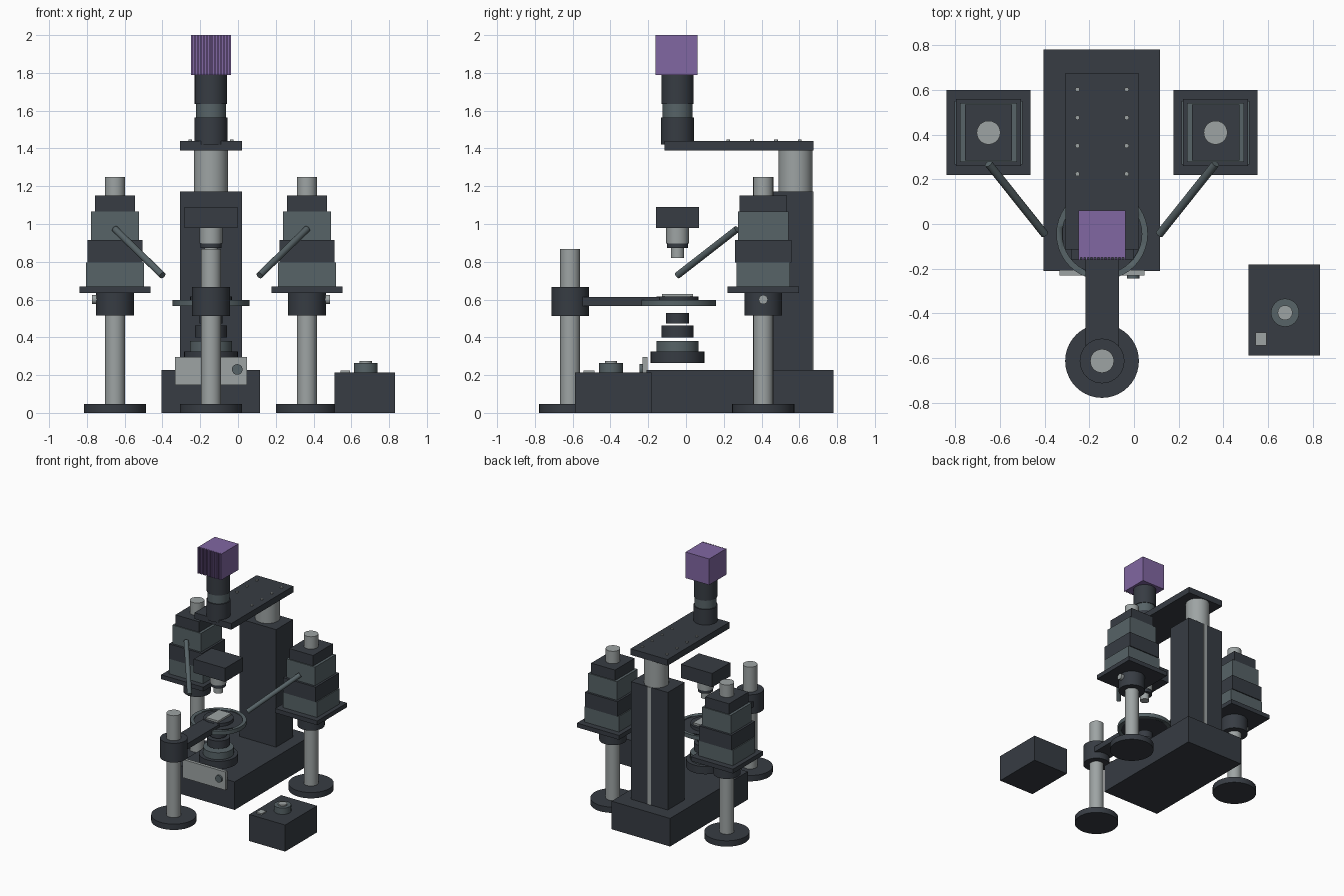
import bpy
from mathutils import Vector

old = bpy.data.objects.get("Cube")
if old:
    bpy.data.objects.remove(old, do_unlink=True)


def material(name, rgb):
    m = bpy.data.materials.new(name)
    m.use_nodes = True
    m.diffuse_color = (*rgb, 1)
    m.node_tree.nodes["Principled BSDF"].inputs["Base Color"].default_value = (*rgb, 1)
    return m


DARK = material("charcoal", (0.038, 0.045, 0.056))
SLATE = material("slate", (0.095, 0.125, 0.135))
METAL = material("brushed metal", (0.34, 0.37, 0.37))
PURPLE = material("purple", (0.22, 0.135, 0.36))


def box(name, mat, xs, ys, zs):
    """Box from its extents along each axis."""
    spans = (xs, ys, zs)
    bpy.ops.mesh.primitive_cube_add(size=1, location=[(a + b) / 2 for a, b in spans])
    ob = bpy.context.object
    ob.name = name
    ob.scale = [b - a for a, b in spans]
    bpy.ops.object.transform_apply(location=False, rotation=False, scale=True)
    ob.data.materials.append(mat)
    return ob


def block(name, mat, cx, cy, wx, wy, z0, z1):
    return box(name, mat, (cx - wx / 2, cx + wx / 2), (cy - wy / 2, cy + wy / 2), (z0, z1))


def rod(name, mat, start, end, r, sides=40):
    """Cylinder between two points."""
    a, b = Vector(start), Vector(end)
    d = b - a
    bpy.ops.mesh.primitive_cylinder_add(vertices=sides, radius=r, depth=d.length,
                                        location=(a + b) / 2)
    ob = bpy.context.object
    ob.name = name
    ob.rotation_euler = d.to_track_quat("Z", "Y").to_euler()
    ob.data.materials.append(mat)
    bpy.ops.object.shade_smooth_by_angle()
    return ob


def disc(name, mat, x, y, r, z0, z1):
    return rod(name, mat, (x, y, z0), (x, y, z1), r)


CX = -0.143    # centre line of the instrument
OY = -0.045    # optical axis

# Base, column and back rail
box("base", DARK, (-0.404, 0.117), (-0.21, 0.78), (0, 0.226))
box("column", DARK, (-0.307, 0.021), (0.455, 0.67), (0.226, 1.173))
block("back_rail", METAL, CX, 0.67, 0.03, 0.008, 0.226, 1.173)
disc("column_post", METAL, CX, 0.58, 0.09, 1.173, 1.39)

# Front panel and its knob
box("front_panel", METAL, (-0.333, 0.048), (-0.23, -0.205), (0.148, 0.295))
rod("panel_knob", SLATE, (-0.004, -0.23, 0.23), (-0.004, -0.245, 0.23), 0.028)

# Top arm with bolts
box("top_arm", DARK, (-0.307, 0.021), (-0.115, 0.675), (1.39, 1.44))
for i in range(4):
    for side in (-1, 1):
        disc("arm_bolt", METAL, CX + side * 0.11, 0.224 + i * 0.126, 0.01, 1.44, 1.448)

# Tube and finned camera
disc("tube_lower", DARK, CX, OY, 0.088, 1.42, 1.565)
disc("tube_middle", SLATE, CX, OY, 0.08, 1.565, 1.635)
disc("tube_upper", DARK, CX, OY, 0.086, 1.635, 1.79)
block("camera", PURPLE, CX, OY, 0.21, 0.21, 1.79, 2.0)
FINS = 14
pitch = 0.21 / (FINS - 0.5)
for i in range(FINS):
    x = CX - 0.105 + i * pitch
    box("camera_fin", PURPLE, (x, x + pitch / 2), (-0.161, -0.149), (1.79, 2.0))

# Objective head
block("objective_head", DARK, CX, OY, 0.28, 0.23, 0.98, 1.09)
disc("objective_body", METAL, CX, OY, 0.06, 0.897, 0.98)
disc("objective_ring", DARK, CX, OY, 0.056, 0.872, 0.897)
disc("objective_tip", METAL, CX, OY, 0.035, 0.82, 0.872)

# Condenser stack
for name, mat, r, z0, z1 in (
    ("condenser_foot", DARK, 0.142, 0.263, 0.325),
    ("condenser_ring", SLATE, 0.112, 0.325, 0.38),
    ("condenser_body", DARK, 0.085, 0.4, 0.462),
    ("condenser_lens", DARK, 0.061, 0.472, 0.53),
):
    disc(name, mat, CX, OY, r, z0, z1)

# Specimen stage: a slate rim around a dark plate
rim = disc("stage_rim", SLATE, CX, OY, 0.205, 0.565, 0.597)
bore = disc("stage_bore", SLATE, CX, OY, 0.178, 0.5, 0.7)
cut = rim.modifiers.new("bore", "BOOLEAN")
cut.operation = "DIFFERENCE"
cut.object = bore
bore.hide_render = True
bore.hide_set(True)
disc("stage_plate", DARK, CX, OY, 0.18, 0.57, 0.59)
disc("specimen_holder", DARK, CX, OY, 0.11, 0.59, 0.615)
block("specimen_slide", METAL, CX, OY, 0.11, 0.165, 0.615, 0.63)


def stand(prefix, x, y, top, collar0, collar1):
    """Round foot, post and clamp collar."""
    disc(prefix + "_foot", DARK, x, y, 0.165, 0, 0.047)
    disc(prefix + "_post", METAL, x, y, 0.053, 0.047, top)
    disc(prefix + "_collar", DARK, x, y, 0.1, collar0, collar1)


# Front stand carrying the stage
FY = -0.613
stand("stage_stand", CX, FY, 0.868, 0.513, 0.667)
box("stage_arm", DARK, (CX - 0.075, CX + 0.075), (FY + 0.06, -0.14), (0.567, 0.613))

# Two manipulator towers, mirrored about the centre line
TY = 0.409
for label, s in (("left", 1), ("right", -1)):
    tx = CX + s * 0.508
    stand(label + "_tower", tx, TY, 1.25, 0.515, 0.635)
    rod(label + "_collar_screw", METAL, (tx + s * 0.095, TY, 0.6),
        (tx + s * 0.122, TY, 0.6), 0.024)
    for part, mat, wx, wy, z0, z1 in (
        ("plate", DARK, 0.375, 0.38, 0.635, 0.67),
        ("lower_block", SLATE, 0.305, 0.285, 0.67, 0.795),
        ("middle_block", DARK, 0.29, 0.3, 0.795, 0.915),
        ("upper_block", SLATE, 0.255, 0.265, 0.915, 1.065),
        ("cap_block", DARK, 0.212, 0.25, 1.065, 1.15),
    ):
        block(label + "_" + part, mat, tx, TY, wx, wy, z0, z1)
    rod(label + "_probe", SLATE, (tx, 0.27, 0.973), (CX + s * 0.257, -0.045, 0.728), 0.018)

# Control box
box("control_box", DARK, (0.512, 0.832), (-0.588, -0.182), (0, 0.214))
disc("control_dial", SLATE, 0.676, -0.397, 0.063, 0.214, 0.265)
disc("control_dial_cap", METAL, 0.676, -0.397, 0.033, 0.265, 0.275)
box("control_button", METAL, (0.543, 0.592), (-0.543, -0.485), (0.214, 0.224))
